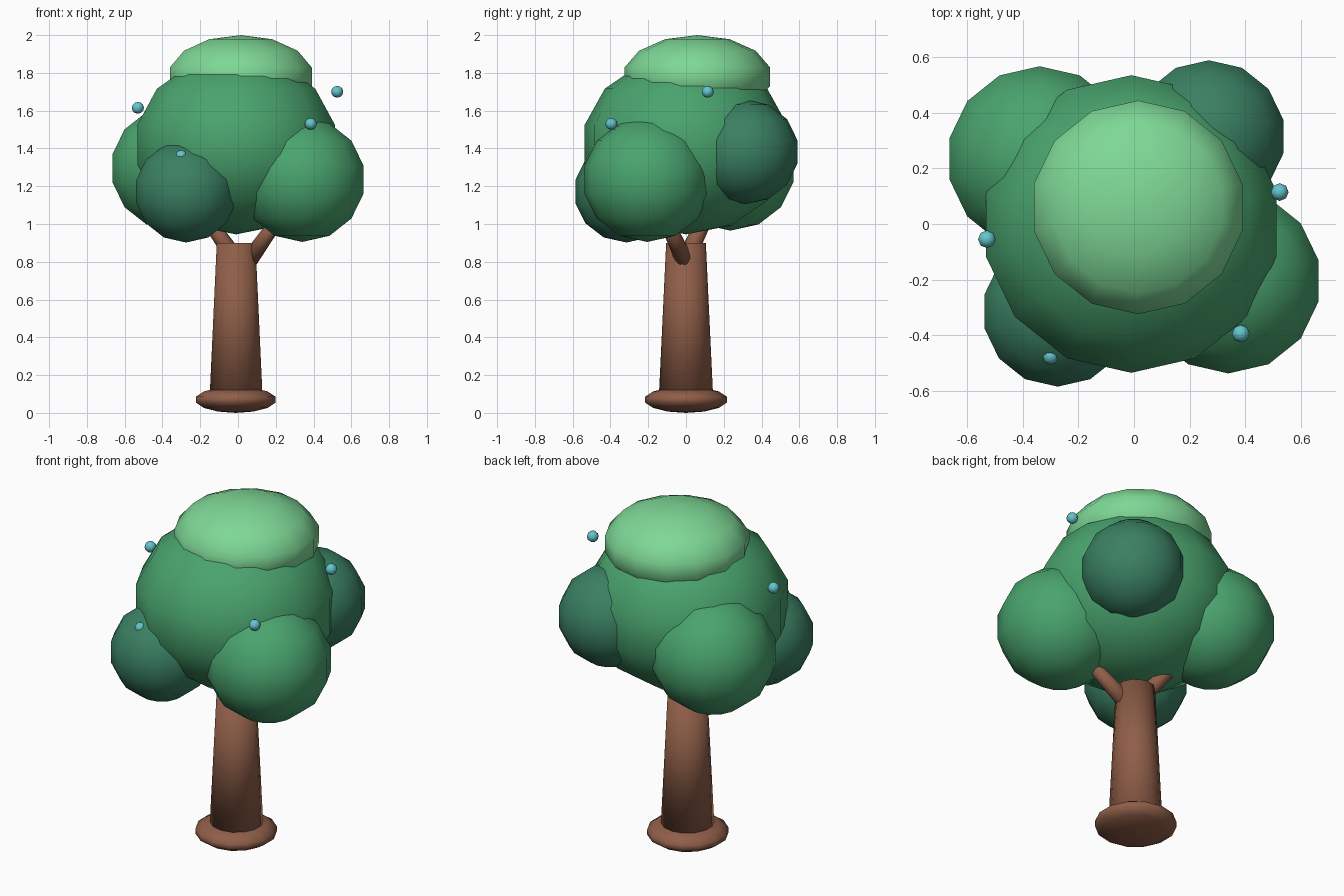
import bpy
import bmesh
from mathutils import Matrix, Vector

cube = bpy.data.objects.get("Cube")
if cube:
    bpy.data.objects.remove(cube, do_unlink=True)


def make_material(name, rgb):
    mat = bpy.data.materials.new(name)
    mat.use_nodes = True
    color = (*rgb, 1.0)
    mat.diffuse_color = color
    mat.node_tree.nodes["Principled BSDF"].inputs["Base Color"].default_value = color
    return mat


BARK = make_material("brown_bark", (0.275, 0.112, 0.065))
LEAF = make_material("mid_green_leaf", (0.067, 0.37, 0.155))
DARK = make_material("dark_green_leaf", (0.042, 0.216, 0.122))
LIGHT = make_material("light_green_leaf", (0.209, 0.687, 0.305))
BERRY = make_material("turquoise_berry", (0.127, 0.56, 0.62))


def add_object(name, bm, mat):
    """Turn a bmesh into a smooth-shaded object."""
    for face in bm.faces:
        face.smooth = True
    mesh = bpy.data.meshes.new(name)
    bm.to_mesh(mesh)
    bm.free()
    mesh.materials.append(mat)
    obj = bpy.data.objects.new(name, mesh)
    bpy.context.collection.objects.link(obj)
    return obj


def blob(name, center, radius, height, mat, segments=14, rings=7):
    """Squashed low-poly ball; height is its vertical radius."""
    bm = bmesh.new()
    bmesh.ops.create_uvsphere(bm, u_segments=segments, v_segments=rings, radius=1)
    bmesh.ops.scale(bm, vec=(radius, radius, height), verts=bm.verts)
    obj = add_object(name, bm, mat)
    obj.location = center
    return obj


def limb(name, start, end, r_start, r_end, segments):
    """Tapered cylinder between two points."""
    start, end = Vector(start), Vector(end)
    axis = end - start
    bm = bmesh.new()
    turn = axis.to_track_quat("Z", "Y").to_matrix().to_4x4()
    bmesh.ops.create_cone(
        bm, cap_ends=True, segments=segments, radius1=r_start, radius2=r_end,
        depth=axis.length, matrix=Matrix.Translation((start + end) / 2) @ turn)
    return add_object(name, bm, BARK)


# Trunk, root flare and branches
limb("trunk", (-0.01, 0, 0.1), (-0.01, 0, 0.9), 0.143, 0.105, 14)
blob("root_flare", (-0.012, 0, 0.07), 0.222, 0.07, BARK)
limb("left_branch", (0.06, -0.01, 0.81), (0.23, -0.12, 1.05), 0.048, 0.035, 8)
limb("right_branch", (-0.03, 0.01, 0.84), (-0.2, 0.13, 1.08), 0.048, 0.035, 8)

# Foliage
blob("main_crown", (-0.01, 0, 1.42), 0.55, 0.475, LEAF)
blob("crown_cap", (0.015, 0.06, 1.78), 0.395, 0.22, LIGHT)
blob("left_foliage", (0.34, -0.205, 1.235), 0.342, 0.33, LEAF)
blob("right_foliage", (-0.34, 0.235, 1.295), 0.342, 0.33, LEAF)
blob("front_foliage", (-0.275, -0.315, 1.172), 0.278, 0.27, DARK)
blob("back_foliage", (0.27, 0.315, 1.382), 0.282, 0.277, DARK)

# Berries
berries = {
    "left_front_berry": (0.385, -0.395, 1.53),
    "left_back_berry": (0.525, 0.115, 1.70),
    "right_berry": (-0.53, -0.055, 1.615),
    "front_berry": (-0.3, -0.475, 1.36),
}
for name, center in berries.items():
    blob(name, center, 0.032, 0.031, BERRY, 8, 6)
